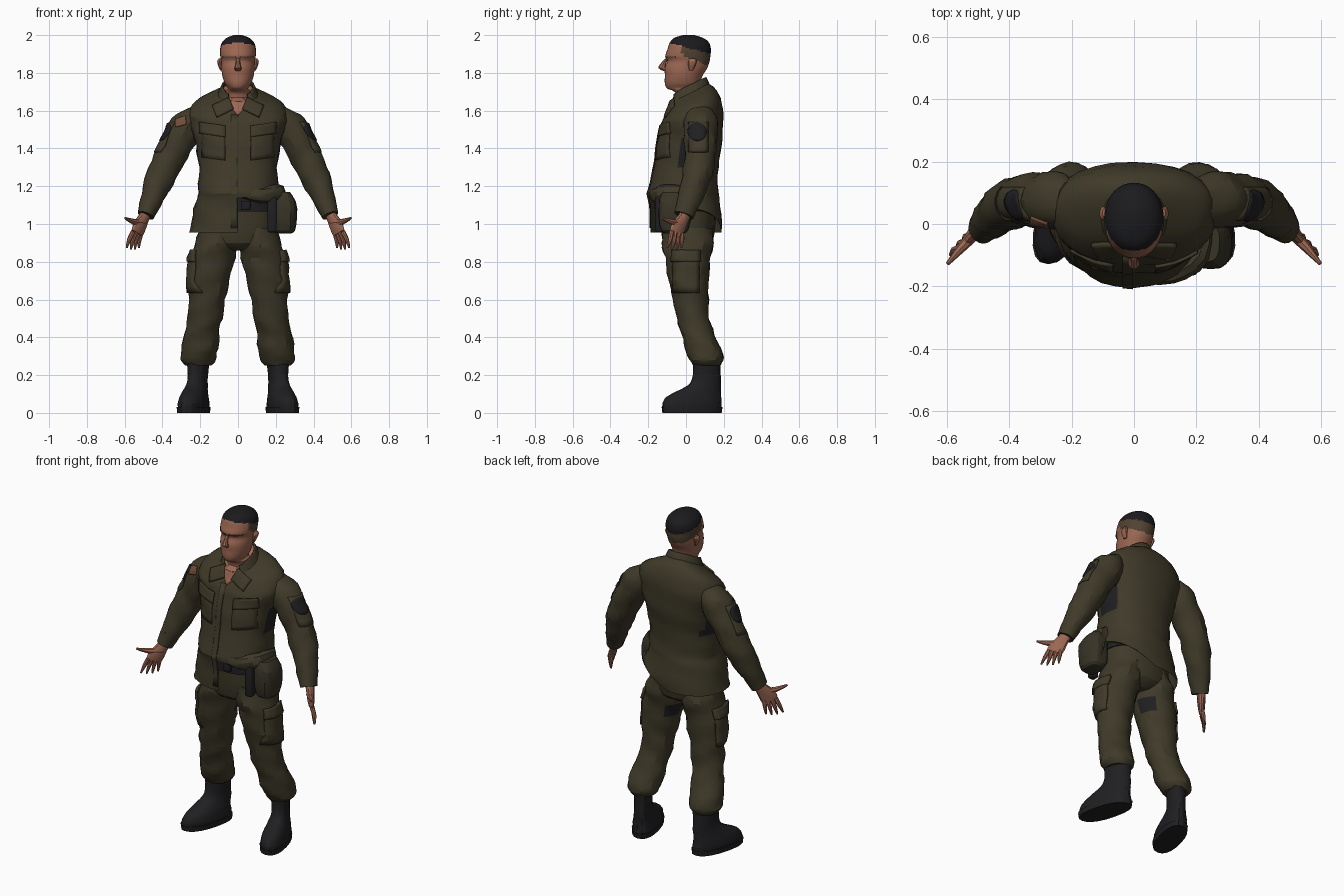
import bpy, bmesh, math, random
from mathutils import Vector
from mathutils.bvhtree import BVHTree

random.seed(4)
if "Cube" in bpy.data.objects:
    bpy.data.objects.remove(bpy.data.objects["Cube"])


def material(name, rgb):
    m = bpy.data.materials.new(name)
    m.use_nodes = True
    m.diffuse_color = (*rgb, 1)
    m.node_tree.nodes["Principled BSDF"].inputs["Base Color"].default_value = (*rgb, 1)
    return m


OLIVE = material("olive cloth", (.050, .042, .022))
DARK_OLIVE = material("dark olive canvas", (.038, .033, .019))
SKIN = material("skin", (.33, .135, .085))
FADE = material("shaved hair", (.085, .055, .032))
HAIR = material("black hair", (.011, .011, .013))
BLACK = material("black leather", (.014, .014, .016))
BADGE = material("brown badge", (.17, .075, .042))
TREES = {}


def finish(name, bm, mats, rule=None, thick=0):
    """Turn a bmesh into a shaded object."""
    bmesh.ops.remove_doubles(bm, verts=bm.verts, dist=.0004)
    bmesh.ops.recalc_face_normals(bm, faces=bm.faces)
    if rule:
        for f in bm.faces:
            f.material_index = rule(f.calc_center_median(), f.normal)
    TREES[name] = BVHTree.FromBMesh(bm)
    me = bpy.data.meshes.new(name)
    bm.to_mesh(me)
    bm.free()
    for m in mats:
        me.materials.append(m)
    ob = bpy.data.objects.new(name, me)
    bpy.context.collection.objects.link(ob)
    bpy.ops.object.select_all(action='DESELECT')
    ob.select_set(True)
    bpy.context.view_layer.objects.active = ob
    bpy.ops.object.shade_smooth_by_angle(angle=math.radians(24))
    if thick:
        mod = ob.modifiers.new("thickness", 'SOLIDIFY')
        mod.thickness = thick
        mod.offset = 0
    return ob


def spline(rings, steps):
    """Catmull-Rom interpolation of ring tuples."""
    rings = [Vector(r) for r in rings]
    out = []
    for i in range(len(rings) - 1):
        p, q, r, t = (rings[max(0, min(len(rings) - 1, i + k))] for k in (-1, 0, 1, 2))
        for k in range(steps):
            f = k / steps
            out.append(q + ((r - p) * f + (2 * p - 5 * q + 4 * r - t) * f ** 2
                            + (3 * q - p - 3 * r + t) * f ** 3) / 2)
    return out + [rings[-1]]


def loft(name, rings, mats, n=20, steps=3, amp=0, power=1, caps=True, ref=None,
         s=1, edit=None, cut=None, rule=None, thick=0):
    """Skin rings (x, y, z, a, b); level rings, or square to the path when ref is set."""
    bm = bmesh.new()
    rings = spline(rings, steps)
    loops = []
    for i, r in enumerate(rings):
        c, u, v = Vector(r[:3]), Vector((1, 0, 0)), Vector((0, 1, 0))
        if ref:
            t = (Vector(rings[min(i + 1, len(rings) - 1)][:3]) - Vector(rings[max(i - 1, 0)][:3])).normalized()
            u = Vector(ref).cross(t).normalized()
            v = t.cross(u)
        loop = []
        for k in range(n):
            th = math.tau * k / n
            sn, cs = math.sin(th), math.cos(th)
            w = 1 + amp * (random.uniform(-1, 1) + math.sin(2 * th + 45 * r[2]))
            p = c + u * r[3] * w * math.copysign(abs(sn) ** power, sn) \
                - v * r[4] * w * math.copysign(abs(cs) ** power, cs)
            p = edit(p) if edit else p
            loop.append(bm.verts.new((p.x * s, p.y, p.z)))
        loops.append(loop)
    for a, b in zip(loops, loops[1:]):
        for k in range(n):
            bm.faces.new((a[k], a[k - 1], b[k - 1], b[k]))
    if caps:
        bm.faces.new(loops[-1])
        if caps is True:
            bm.faces.new(loops[0])
    if cut:
        bmesh.ops.delete(bm, geom=[f for f in bm.faces if cut(f.calc_center_median())], context='FACES')
    return finish(name, bm, mats, rule, thick)


def patch(name, target, center, U, V, d, mat, lift=.008, rounded=False, g=6):
    """Plate draped on a target by casting rays along d."""
    bm = bmesh.new()
    center, U, V, d = Vector(center), Vector(U), Vector(V), Vector(d).normalized()
    last, rows = center, []
    for i in range(g + 1):
        row = []
        for j in range(g + 1):
            a, b = 2 * i / g - 1, 2 * j / g - 1
            if rounded:
                a, b = a * math.sqrt(1 - b * b / 2), b * math.sqrt(1 - a * a / 2)
            hit = TREES[target].ray_cast(center + U * a + V * b - d * .5, d)[0]
            last = hit if hit else last
            row.append(bm.verts.new(last - d * lift * .5))
        rows.append(row)
    for a, b in zip(rows, rows[1:]):
        for j in range(g):
            bm.faces.new((a[j], a[j + 1], b[j + 1], b[j]))
    return finish(name, bm, [mat], thick=lift)


def box(name, center, size, bevel, mat):
    bm = bmesh.new()
    bmesh.ops.create_cube(bm, size=1)
    for v in bm.verts:
        v.co = Vector(center) + v.co * Vector(size)
    bmesh.ops.bevel(bm, geom=bm.edges[:], offset=bevel, segments=3, affect='EDGES', profile=.5)
    return finish(name, bm, [mat])


# Jacket: hem lifted on the left, front left panel tucked above the belt
def jacket_shape(p):
    if p.x > .001 and p.y > 0:
        p.z = max(p.z, .955 + .5 * p.x)
    p.z += .5 * max(0, (p.z - 1.5) / .2) * (p.y - .02)
    return p


def jacket_colour(c, nrm):
    if nrm.z > .5 and c.z > 1.66 and abs(c.x) < .01:
        return 1
    return 2 if abs(nrm.x) > .75 and 1.3 < c.z < 1.44 and -.03 < c.y < .1 else 0


loft("jacket", [(0, 0, .955, .255, .19), (0, 0, 1.05, .24, .187), (0, -.012, 1.14, .218, .185),
                (0, -.015, 1.18, .212, .185), (0, 0, 1.3, .208, .17), (0, .017, 1.42, .225, .173),
                (0, .031, 1.52, .255, .167), (0, .036, 1.58, .265, .158), (0, .038, 1.635, .225, .138),
                (0, .03, 1.675, .145, .113), (0, .015, 1.7, .085, .095)],
     [OLIVE, SKIN, BLACK], n=28, amp=.013, power=.88, caps="top", edit=jacket_shape,
     cut=lambda c: c.x > 0 and c.y < .01 and c.z < 1.135, rule=jacket_colour)
loft("jacket_fold", [(.01, -.17, 1.17, .024, .025), (.12, -.16, 1.15, .034, .035),
                     (.21, -.1, 1.17, .038, .04), (.225, .02, 1.16, .025, .035)],
     [OLIVE], n=10, amp=.1, ref=(0, 0, 1))


def tilt(p):
    p.z += .5 * (p.y - .02)
    return p


loft("collar", [(0, .015, 1.675, .108, .108), (0, .015, 1.71, .093, .098), (0, .012, 1.735, .082, .09)],
     [OLIVE], caps=False, edit=tilt, cut=lambda c: c.y < -.04 and abs(c.x) < .06, thick=.01)
FRONT = (0, 1, 0)
patch("open_neck", "jacket", (0, -.2, 1.635), (.03, 0, .03), (-.03, 0, .03), FRONT, SKIN, .004)
patch("placket", "jacket", (-.02, -.2, 1.28), (.017, 0, 0), (0, 0, .3), FRONT, OLIVE, .005, g=10)
for s, side in ((1, "left"), (-1, "right")):
    patch(side + "_lapel", "jacket", (s * .08, -.2, 1.617), (s * .045, 0, -.022), (s * .012, 0, .03),
          FRONT, OLIVE, .013)
    patch(side + "_chest_pocket", "jacket", (s * .13, -.2, 1.42), (s * .062, 0, .008), (0, 0, .075),
          FRONT, OLIVE, .005)
    patch(side + "_chest_flap", "jacket", (s * .135, -.2, 1.5), (s * .068, 0, .01), (0, 0, .03),
          FRONT, OLIVE, .011)

# Trousers seat, belt and belt gear
loft("trouser_seat", [(0, .01, .86, .06, .08), (0, .01, .9, .17, .13), (0, .01, 1, .2, .145),
                      (0, .005, 1.14, .2, .15)], [OLIVE], amp=.008, power=.9)
loft("belt", [(0, .003, 1.065, .207, .16), (0, .003, 1.135, .207, .16)], [BLACK], n=28, steps=1, power=.85)
loft("belt_pouch", [(.245, -.06, .95, .035, .05), (.245, -.06, .965, .057, .073), (.247, -.06, 1.04, .066, .086),
                    (.244, -.06, 1.12, .062, .084), (.235, -.06, 1.17, .04, .06)],
     [DARK_OLIVE], n=16, steps=2, amp=.02, power=.75)
box("holster", (.18, -.14, 1.05), (.05, .05, .19), .015, BLACK)
box("belt_buckle", (.04, -.16, 1.1), (.05, .012, .045), .004, BLACK)

for s, side in ((1, "left"), (-1, "right")):
    # Trouser leg with cargo pocket
    loft(side + "_trouser_leg",
         [(.1, .01, .98, .1, .13), (.115, .01, .9, .115, .135), (.135, .01, .82, .118, .12),
          (.155, .015, .7, .112, .106), (.165, .025, .6, .097, .093), (.175, .037, .5, .092, .086),
          (.192, .063, .42, .092, .086), (.203, .09, .34, .097, .095), (.21, .108, .28, .092, .088),
          (.21, .11, .25, .064, .072)],
         [OLIVE, BLACK], amp=.035, s=s,
         rule=lambda c, nrm: int(nrm.x * s < -.6 and .74 < c.z < .83 and c.y > 0))
    out = (-s, 0, 0)
    patch(side + "_cargo_pocket", side + "_trouser_leg", (s * .26, 0, .735), (0, .07, 0), (0, 0, .1),
          out, OLIVE, .01)
    patch(side + "_cargo_flap", side + "_trouser_leg", (s * .26, 0, .83), (0, .075, 0), (0, 0, .03),
          out, OLIVE, .018)

    # Boot turned outwards, with sole
    def turn(p):
        p.x -= (p.y - .1) * .25
        return p
    loft(side + "_boot",
         [(.213, .11, .31, .058, .075), (.215, .11, .2, .05, .073), (.217, .1, .15, .052, .085),
          (.218, .068, .115, .058, .118), (.218, .042, .085, .066, .145), (.218, .032, .05, .073, .155),
          (.218, .032, .025, .072, .155)], [BLACK], amp=.014, power=.9, s=s, edit=turn)
    loft(side + "_sole", [(.218, .032, 0, .074, .157), (.218, .032, .03, .077, .161)], [BLACK],
         steps=1, power=.85, s=s, edit=turn)

    # Sleeve, cuff and sleeve patches
    loft(side + "_sleeve",
         [(.215, .075, 1.605, .035, .06), (.255, .078, 1.535, .087, .093), (.308, .076, 1.45, .087, .087),
          (.357, .075, 1.36, .083, .082), (.4, .06, 1.27, .08, .079), (.438, .035, 1.18, .068, .07),
          (.472, .003, 1.09, .052, .058), (.486, -.01, 1.05, .042, .048)],
         [OLIVE], amp=.038, ref=(0, 1, 0), s=s)
    loft(side + "_cuff", [(.463, .012, 1.115, .056, .062), (.488, -.012, 1.045, .045, .053)], [OLIVE],
         steps=2, amp=.015, ref=(0, 1, 0), s=s)
    patch(side + "_sleeve_pocket", side + "_sleeve", (s * .4, .065, 1.46), (0, .052, 0), (0, 0, .08),
          out, OLIVE, .005)
    patch(side + "_sleeve_patch", side + "_sleeve", (s * .4, .06, 1.487), (0, .05, 0), (0, 0, .047),
          out, BLACK, .01, rounded=True)

    # Hand with palm turned forward
    wide = Vector((.65, -.75, 0))
    loft(side + "_palm", [(.482, .003, 1.07, .028, .032), (.5, -.014, 1.03, .024, .035),
                          (.522, -.04, .985, .02, .048), (.535, -.052, .95, .014, .046)],
         [SKIN], n=12, steps=2, ref=wide, s=s)
    for i in range(4):
        k = i - 1.5
        a = Vector((.533, -.05, .96)) + wide * k * .023
        b = a + Vector((.024, -.012, -.098 + .008 * abs(k))) + wide * k * .01
        m = (a + b) / 2 + Vector((.004, .004, 0))
        loft(f"{side}_finger_{i}", [(*a, .013, .013), (*m, .0115, .0115), (*b, .005, .005)],
             [SKIN], n=8, steps=2, ref=wide, s=s)
    loft(side + "_thumb", [(.5, -.02, 1.005, .021, .018), (.555, -.078, 1.012, .015, .016),
                           (.598, -.128, 1.032, .006, .006)], [SKIN], n=8, steps=2, ref=(0, 0, 1), s=s)

patch("shoulder_badge", "right_sleeve", (-.31, -.01, 1.545), (.022, -.018, .01), (-.008, 0, .025),
      (.5, .85, -.2), BADGE, .006)


# Head: hair, shaved sides and skin by height and depth
def head_colour(c, nrm):
    if c.z > 1.935 - .28 * c.y:
        return 2
    return 1 if c.y > -.02 and c.z > 1.885 - .42 * c.y else 0


loft("head", [(0, .02, 1.6, .072, .065), (0, .017, 1.68, .07, .067), (0, .004, 1.705, .064, .073),
              (0, -.015, 1.718, .054, .086), (0, -.018, 1.745, .07, .094), (0, -.012, 1.785, .083, .1),
              (0, 0, 1.825, .088, .112), (0, .013, 1.862, .089, .112), (0, .01, 1.89, .094, .119),
              (0, .017, 1.925, .095, .115), (0, .018, 1.96, .085, .104), (0, .014, 1.985, .06, .077),
              (0, .014, 2, .022, .03)],
     [SKIN, FADE, HAIR], n=36, steps=5, power=.95, rule=head_colour)
loft("nose", [(0, -.104, 1.875, .01, .008), (0, -.122, 1.845, .013, .016), (0, -.126, 1.825, .019, .02),
              (0, -.108, 1.81, .014, .012)], [SKIN], n=8, steps=2)
for s, side in ((1, "left"), (-1, "right")):
    loft(side + "_ear", [(.086, .026, 1.812, .008, .01), (.094, .03, 1.835, .011, .018),
                         (.098, .034, 1.86, .013, .023), (.095, .036, 1.876, .007, .013)],
         [SKIN], n=10, steps=2, s=s)
    patch(side + "_brow", "head", (s * .045, -.2, 1.884), (.035, 0, 0), (0, 0, .0025), FRONT, FADE, .004)
